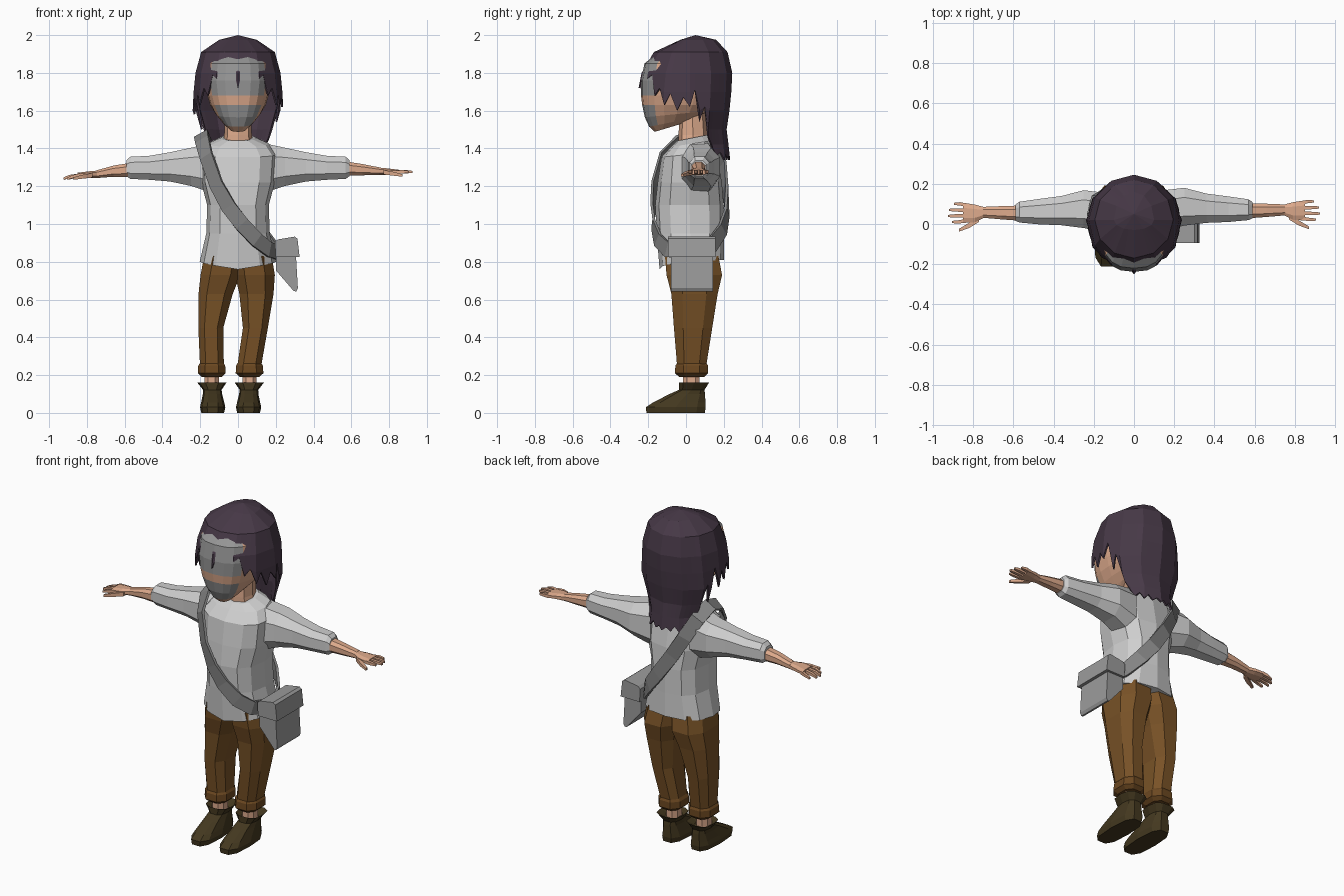
import bpy, bmesh, math
from mathutils import Vector

if "Cube" in bpy.data.objects:
    bpy.data.objects.remove(bpy.data.objects["Cube"])

MATS = {}
def mat(name, r, g, b):
    m = bpy.data.materials.new(name)
    m.diffuse_color = (r, g, b, 1)
    m.use_nodes = True
    m.node_tree.nodes["Principled BSDF"].inputs["Base Color"].default_value = m.diffuse_color
    MATS[name] = m

mat("hair_plum", .062, .040, .062)
mat("skin", .72, .40, .26)
mat("face_grey", .30, .30, .30)
mat("shirt_grey", .62, .62, .62)
mat("strap_grey", .23, .23, .23)
mat("bag_grey", .33, .33, .33)
mat("trouser_brown", .19, .085, .02)
mat("cuff_brown", .15, .065, .015)
mat("boot_brown", .058, .040, .014)


def finish(name, bm, *mats):
    bmesh.ops.remove_doubles(bm, verts=bm.verts, dist=.0005)
    bmesh.ops.recalc_face_normals(bm, faces=bm.faces)
    me = bpy.data.meshes.new(name)
    bm.to_mesh(me)
    bm.free()
    for m in mats:
        me.materials.append(MATS[m])
    ob = bpy.data.objects.new(name, me)
    bpy.context.collection.objects.link(ob)
    return ob


def loft(name, rings, *mats, caps=True, close=False, rule=None):
    """Skin a row of equal closed rings; rule(ring, segment) gives a material index."""
    bm = bmesh.new()
    vs = [[bm.verts.new(p) for p in r] for r in rings]
    n = len(vs[0])
    for i in range(len(vs) - (0 if close else 1)):
        a, b = vs[i], vs[(i + 1) % len(vs)]
        for j in range(n):
            k = (j + 1) % n
            f = bm.faces.new((a[j], a[k], b[k], b[j]))
            f.material_index = rule(i, j) if rule else 0
    if caps and not close:
        bm.faces.new(vs[0])
        bm.faces.new(vs[-1])
    return finish(name, bm, *mats)


def spow(v, e):
    return math.copysign(abs(v) ** e, v)


def ring(lo1, hi1, lo2, hi2, n, e=.8, half=False):
    """Rounded-square outline as pairs, starting at the low end of the second axis."""
    out = []
    for i in range(n):
        a = 2 * math.pi * (i + (.5 if half else 0)) / n
        out.append(((lo1 + hi1) / 2 + (hi1 - lo1) / 2 * spow(math.sin(a), e),
                    (lo2 + hi2) / 2 - (hi2 - lo2) / 2 * spow(math.cos(a), e)))
    return out


# shirt body: z, half width, front y, back y, slope of the ring along y
body = []
for z, rx, yf, yb, k in [(.80, .203, -.14, .20, .06), (.95, .168, -.155, .20, 0), (1.1, .163, -.163, .20, 0),
                         (1.22, .195, -.15, .19, 0), (1.37, .205, -.13, .16, .1), (1.425, .165, -.08, .145, .15),
                         (1.455, .09, -.05, .12, .2)]:
    r = []
    for x, y in ring(-rx, rx, yf, yb, 12):
        dip = -.03 * max(0, 1 - abs(x) / .2) if z == .80 and y < 0 else 0
        r.append((x, y, z + k * (y - .03) + dip))
    body.append(r)
loft("shirt_body", body, "shirt_grey")

# sleeves, forearms and hands
def along_x(s, rows, n, e=.8, half=True):
    return [[(s * x, y + s * .006, z + dz) for y, z in ring(y0, y1, z0, z1, n, e, half)]
            for x, y0, y1, z0, z1, dz in rows]

for s, side in ((-1, "left"), (1, "right")):
    loft(side + "_sleeve", along_x(s, [
        (.12, -.05, .165, 1.15, 1.44, 0), (.25, -.02, .18, 1.195, 1.41, 0), (.36, -.005, .15, 1.22, 1.385, 0),
        (.47, 0, .135, 1.23, 1.365, 0), (.57, .01, .12, 1.235, 1.36, 0), (.59, .02, .105, 1.25, 1.34, 0)], 8),
        "shirt_grey")
    d = .008 * s
    loft(side + "_forearm", along_x(s, [
        (.57, .02, .10, 1.25, 1.33, d / 2), (.66, .027, .097, 1.252, 1.315, d / 2),
        (.75, .035, .093, 1.25, 1.293, d)], 8), "skin")
    loft(side + "_palm", along_x(s, [
        (.745, .036, .092, 1.25, 1.292, d), (.79, .012, .105, 1.252, 1.288, d), (.85, .008, .115, 1.252, 1.28, d)],
        8), "skin")
    for i in range(4):
        y, tip = .022 + .026 * i, (.905, .925, .92, .895)[i]
        dy = .004 * (i - 1.5)
        loft(f"{side}_finger_{i + 1}", along_x(s, [
            (.835, y - .012, y + .012, 1.254, 1.279, d), (tip - .03, y + dy - .011, y + dy + .011, 1.253, 1.275, d * 1.6),
            (tip, y + dy - .007, y + dy + .007, 1.25, 1.265, d * 2.2)], 4, .8), "skin")
    loft(side + "_thumb", along_x(s, [
        (.77, .012, .05, 1.25, 1.282, d), (.82, -.018, .016, 1.245, 1.272, d), (.87, -.034, -.016, 1.24, 1.258, d)],
        4, .8), "skin")

# head with grey face panels on the front
head = []
for z, rx, yf, yb, k in [(1.488, .045, -.165, -.04, .3), (1.515, .08, -.195, .07, .2), (1.565, .118, -.218, .12, .1),
                         (1.63, .147, -.232, .15, 0), (1.68, .162, -.238, .17, 0), (1.76, .175, -.238, .18, 0),
                         (1.85, .165, -.22, .17, 0), (1.93, .09, -.12, .12, 0)]:
    head.append([(x, y, z + k * (y - yf)) for x, y in ring(-rx, rx, yf, yb, 20)])
loft("head", head, "skin", "face_grey",
     rule=lambda i, j: int((j < 3 or j > 16) and i in (1, 2, 4, 5, 6)))
loft("neck", [[(x, y, z) for x, y in ring(-w, w, a, b, 8)] for z, w, a, b in
              [(1.38, .09, -.04, .12), (1.47, .073, -.04, .112), (1.62, .07, -.03, .10)]], "skin")

# hair shell: z, half width, front y, back y
LEVELS = [(2.0, 0, .05, .05), (1.975, .10, -.03, .16), (1.91, .195, -.17, .22), (1.8, .225, -.235, .245),
          (1.7, .235, -.255, .24), (1.6, .24, -.25, .23), (1.5, .21, -.23, .215), (1.42, .18, -.2, .225),
          (1.33, .2, -.2, .235)]
# tip height every 7.5 degrees from the front to the back
TIPS = [1.72, 1.82, 1.78, 1.83, 1.77, 1.79, 1.68, 1.72, 1.63, 1.69, 1.60, 1.67, 1.62, 1.71, 1.54, 1.62, 1.46,
        1.40, 1.36, 1.38, 1.34, 1.37, 1.34, 1.36, 1.34]

def hair_point(col, z):
    for a, b in zip(LEVELS, LEVELS[1:]):
        if b[0] <= z:
            break
    t = (a[0] - z) / (a[0] - b[0])
    rx, yf, yb = [a[i] + (b[i] - a[i]) * t for i in (1, 2, 3)]
    def corner(k):
        ang = math.radians(30 * k)
        c = math.cos(ang)
        mid = min(max(.02, yf), yb)
        return Vector((rx * math.sin(ang), mid + (yf - mid) * c if c > 0 else mid - (yb - mid) * c, z))
    return corner(col // 4).lerp(corner(col // 4 + 1), col % 4 / 4)

bm = bmesh.new()
cols = []
for c in range(48):
    tip = TIPS[min(c, 48 - c)] - (.04 if c in (34, 36) else 0)
    cols.append([bm.verts.new(hair_point(c, max(l[0], tip))) for l in LEVELS])
for c in range(48):
    a, b = cols[c], cols[(c + 1) % 48]
    for i in range(len(LEVELS) - 1):
        bm.faces.new((a[i], a[i + 1], b[i + 1], b[i]))
bmesh.ops.dissolve_degenerate(bm, dist=.0005, edges=bm.edges)
hair = finish("hair", bm, "hair_plum")
thick = hair.modifiers.new("thickness", "SOLIDIFY")
thick.thickness = .01
thick.offset = -1

# legs, leaning slightly to one side towards the feet
def lean(z):
    return -.039 * min(1, max(0, (.75 - z) / .45))

def upright(s, rows, n, e=.8):
    return [[(s * x + lean(z), y, z) for x, y in ring(x0, x1, y0, y1, n, e, True)] for z, x0, x1, y0, y1 in rows]

for s, side in ((-1, "left"), (1, "right")):
    loft(side + "_trouser_leg", upright(s, [
        (.83, -.03, .185, -.12, .18), (.73, -.02, .203, -.112, .2), (.63, .012, .204, -.085, .175),
        (.45, .048, .188, -.07, .145), (.25, .032, .166, -.052, .112)], 8, .75), "trouser_brown")
    loft(side + "_trouser_cuff", upright(s, [
        (.275, .04, .158, -.045, .108), (.25, .024, .176, -.062, .122), (.21, .022, .178, -.064, .122),
        (.19, .045, .155, -.04, .1)], 8), "cuff_brown")
    loft(side + "_ankle", upright(s, [(.1, .06, .14, -.02, .075), (.22, .06, .14, -.02, .075)], 8), "skin")
    loft(side + "_boot", upright(s, [
        (0, .035, .155, -.215, .105), (.03, .028, .162, -.218, .11), (.055, .034, .156, -.18, .108),
        (.1, .045, .147, -.09, .104), (.122, .048, .146, -.04, .1), (.16, .022, .176, -.04, .125),
        (.135, .055, .14, -.018, .08)], 10, .7), "boot_brown")

# shoulder strap looping around the body
PATH = [(-.195, .05, 1.475), (-.19, -.04, 1.445), (-.168, -.115, 1.36), (-.115, -.158, 1.21), (-.05, -.174, 1.09),
        (.02, -.174, 1.0), (.10, -.15, .915), (.165, -.10, .865), (.212, .03, .85), (.175, .14, .89),
        (.11, .195, .97), (.04, .217, 1.06), (-.05, .208, 1.19), (-.12, .19, 1.31), (-.175, .14, 1.42)]
rings = []
for i, p in enumerate(PATH):
    p = Vector(p)
    t = (Vector(PATH[(i + 1) % len(PATH)]) - Vector(PATH[i - 1])).normalized()
    out = Vector((p.x, p.y - .025, max(0, p.z - 1.3) * 2)).normalized()
    w = t.cross(out).normalized() * .04
    o = w.cross(t).normalized() * .007
    rings.append([p + w + o, p - w + o, p - w - o, p + w - o])
loft("shoulder_strap", rings, "strap_grey", close=True)

# satchel body and flap
def extrude_y(name, profile, y0, y1, m):
    loft(name, [[(x, y, z) for x, z in profile] for y in (y0, y1)], m)

extrude_y("satchel_body", [(.2, .9), (.303, .9), (.317, .66), (.308, .643), (.295, .645), (.2, .755)],
          -.08, .143, "bag_grey")
extrude_y("satchel_flap", [(.195, .905), (.21, .918), (.3, .933), (.315, .922), (.326, .826), (.2, .826)],
          -.095, .157, "bag_grey")
